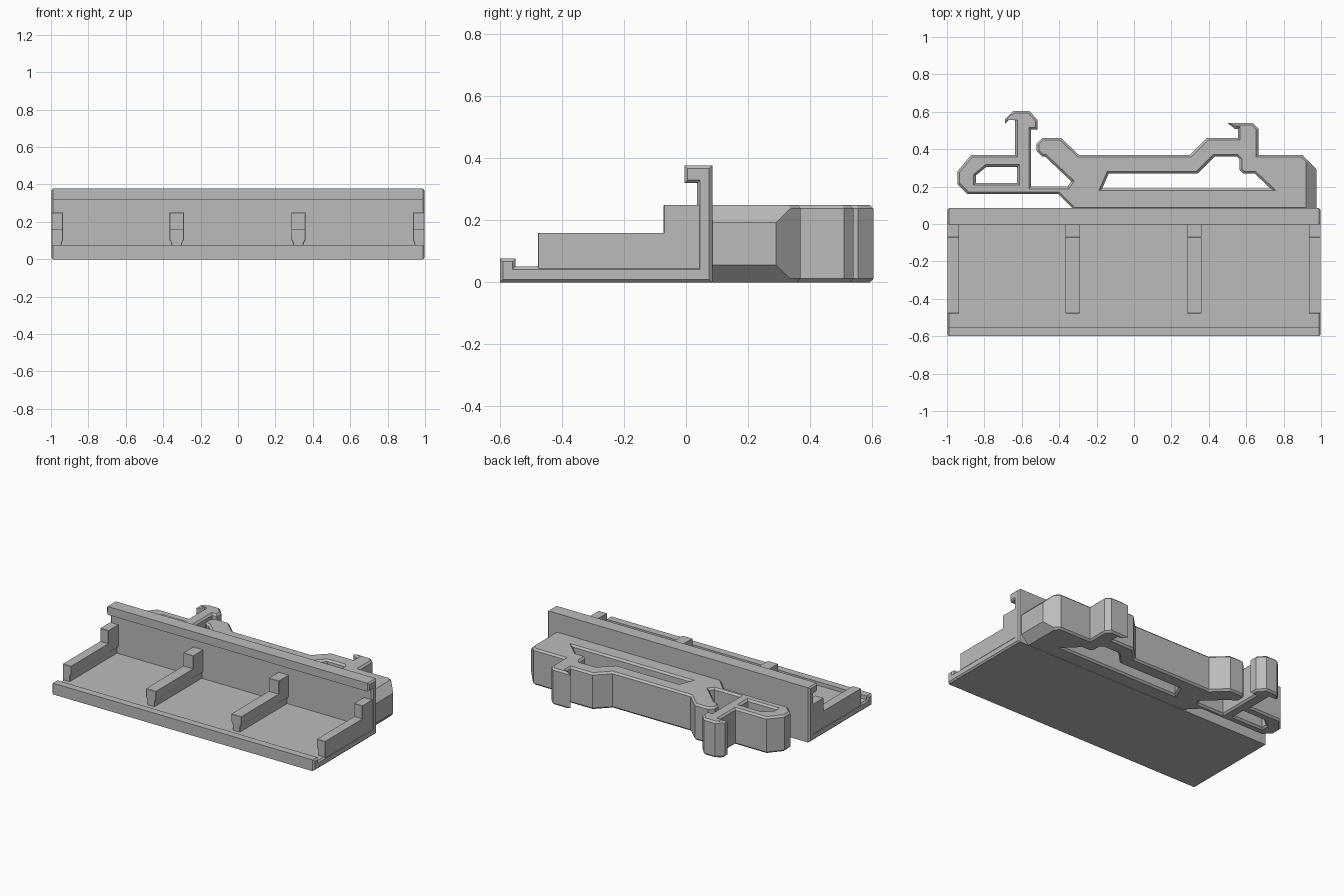
import bpy, bmesh
from mathutils import Matrix, Vector

cube = bpy.data.objects.get("Cube")
if cube:
    bpy.data.objects.remove(cube, do_unlink=True)

GREY = (0.5, 0.5, 0.5, 1)
grey = bpy.data.materials.new("plain grey")
grey.use_nodes = True
grey.diffuse_color = GREY
grey.node_tree.nodes["Principled BSDF"].inputs["Base Color"].default_value = GREY

# Local (profile x, profile y, depth) to world axes
AXES = {
    "x": Matrix(((0, 0, 1), (1, 0, 0), (0, 1, 0))),
    "y": Matrix(((1, 0, 0), (0, 0, -1), (0, 1, 0))),
    "z": Matrix.Identity(3),
}


def prism(name, loops, axis, low, high, chamfer=0.012):
    """Extrude an outline with optional holes along an axis, with chamfered rims."""
    curve = bpy.data.curves.new(name + " outline", "CURVE")
    curve.dimensions = "2D"
    curve.fill_mode = "BOTH"
    curve.extrude = (high - low) / 2 - chamfer
    curve.bevel_depth = chamfer
    curve.bevel_resolution = 0
    curve.offset = -chamfer
    for loop in loops:
        spline = curve.splines.new("POLY")
        spline.points.add(len(loop) - 1)
        for point, (a, b) in zip(spline.points, loop):
            point.co = (a, b, 0, 1)
        spline.use_cyclic_u = True
    helper = bpy.data.objects.new(name + " helper", curve)
    bpy.context.collection.objects.link(helper)
    graph = bpy.context.evaluated_depsgraph_get()
    mesh = bpy.data.meshes.new_from_object(helper.evaluated_get(graph))
    bpy.data.objects.remove(helper, do_unlink=True)
    bpy.data.curves.remove(curve)

    middle = (low + high) / 2
    shift = Vector([middle if a == axis else 0 for a in "xyz"])
    mesh.transform(Matrix.Translation(shift) @ AXES[axis].to_4x4())
    bm = bmesh.new()
    bm.from_mesh(mesh)
    bmesh.ops.remove_doubles(bm, verts=bm.verts, dist=0.0005)
    bmesh.ops.recalc_face_normals(bm, faces=bm.faces)
    for face in bm.faces:
        face.smooth = False
    bm.to_mesh(mesh)
    bm.free()
    mesh.materials.clear()
    mesh.materials.append(grey)
    obj = bpy.data.objects.new(name, mesh)
    bpy.context.collection.objects.link(obj)
    return obj


def slice_off(obj, point, normal):
    """Cut away everything beyond a plane and close the cut."""
    bm = bmesh.new()
    bm.from_mesh(obj.data)
    geom = bm.verts[:] + bm.edges[:] + bm.faces[:]
    cut = bmesh.ops.bisect_plane(bm, geom=geom, plane_co=point, plane_no=normal,
                                 clear_outer=True)["geom_cut"]
    edges = [e for e in cut if isinstance(e, bmesh.types.BMEdge)]
    bmesh.ops.contextual_create(bm, geom=edges)
    bmesh.ops.recalc_face_normals(bm, faces=bm.faces)
    bm.to_mesh(obj.data)
    bm.free()


# Tray: floor, front lip and back wall with an overhanging top lip
tray_profile = [(-.6, 0), (.085, 0), (.085, .377), (-.005, .377), (-.005, .32),
                (.035, .32), (.035, .052), (-.55, .052), (-.55, .077), (-.6, .077)]
prism("tray", [tray_profile], "x", -.998, .998, 0.01)

# Four board supports: a long low rib with a narrow foot and a tall back block
for i, (left, right) in enumerate([(-.997, -.935), (-.365, -.29), (.285, .36), (.935, .997)]):
    inset_l = 0 if i == 0 else .01
    inset_r = 0 if i == 3 else .01
    section = [(left + inset_l, .045), (right - inset_r, .045), (right - inset_r, .085),
               (right, .105), (right, .16), (left, .16), (left, .105), (left + inset_l, .085)]
    prism(f"support_rib_{i + 1}", [section], "y", -.478, .05, 0.002)
    block = [(left, .1), (right, .1), (right, .25), (left, .25)]
    prism(f"support_block_{i + 1}", [block], "y", -.072, .05, 0.002)

# Rail clip: rigid hook on one side, springy latch with a release loop on the other
clip_outline = [
    (-.32, .075), (-.405, .16), (-.89, .16), (-.945, .215), (-.945, .28), (-.87, .37),
    (-.635, .37), (-.635, .55), (-.655, .57), (-.69, .537), (-.69, .56), (-.645, .605),
    (-.56, .605), (-.515, .555), (-.515, .505), (-.55, .505), (-.55, .2), (-.355, .2),
    (-.335, .228), (-.475, .36), (-.49, .36), (-.52, .39), (-.52, .43), (-.49, .46),
    (-.39, .46), (-.295, .37), (.3, .37), (.39, .46), (.555, .46), (.555, .508),
    (.54, .508), (.5, .54), (.635, .54), (.665, .51), (.665, .37), (.9, .37),
    (.977, .29), (.977, .075)]
loop_hole = [(-.845, .22), (-.625, .22), (-.625, .305), (-.79, .305), (-.845, .26)]
body_hole = [(-.17, .19), (-.135, .27), (.34, .27), (.43, .36), (.55, .36),
             (.565, .345), (.565, .29), (.585, .27), (.645, .27), (.73, .19)]
clip = prism("rail_clip", [clip_outline, loop_hole, body_hole], "z", 0, .25)

# Broad chamfers above and below on the end of the clip
slice_off(clip, (.92, 0, .25), (1, 0, 1))
slice_off(clip, (.92, 0, 0), (1, 0, -1))
